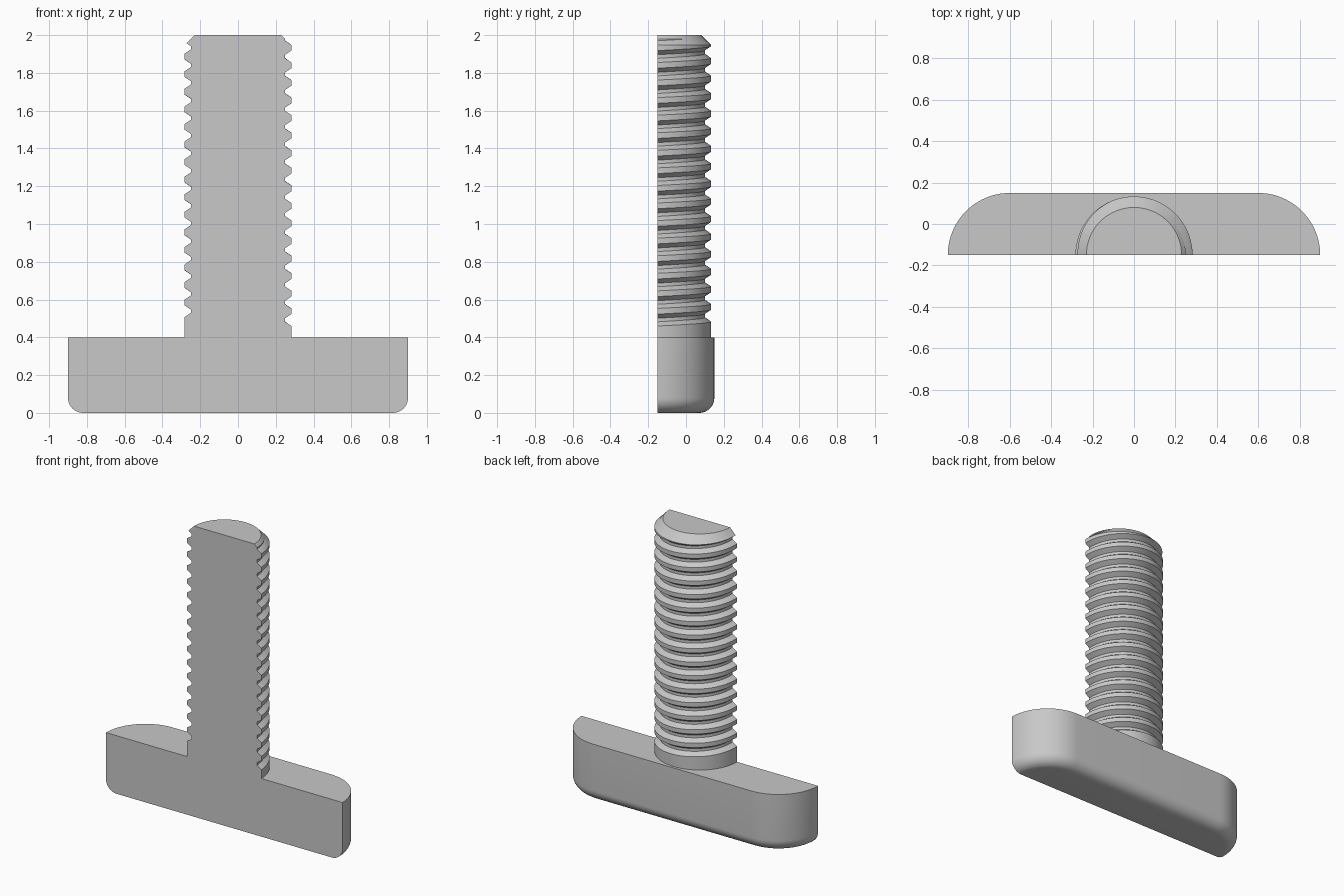
import bpy
import bmesh
import math

if "Cube" in bpy.data.objects:
    bpy.data.objects.remove(bpy.data.objects["Cube"], do_unlink=True)

CUT_Y = -0.15        # flat section plane through the bolt axis
HEAD_TOP = 0.4
TOP = 2.0
CREST, ROOT = 0.283, 0.25
PITCH = 0.093
THREAD_START = 0.46
STEPS = 64

steel = bpy.data.materials.new("grey steel")
steel.use_nodes = True
steel.diffuse_color = (0.58, 0.58, 0.58, 1)
steel.node_tree.nodes["Principled BSDF"].inputs["Base Color"].default_value = (0.58, 0.58, 0.58, 1)


def make_object(name, bm):
    bmesh.ops.recalc_face_normals(bm, faces=bm.faces)
    mesh = bpy.data.meshes.new(name)
    bm.to_mesh(mesh)
    bm.free()
    mesh.materials.append(steel)
    obj = bpy.data.objects.new(name, mesh)
    bpy.context.collection.objects.link(obj)
    return obj


def select(obj):
    bpy.ops.object.select_all(action="DESELECT")
    obj.select_set(True)
    bpy.context.view_layer.objects.active = obj


def loft(bm, rows, closed=False):
    """Skin consecutive rows of points with quads and return their vertices."""
    grid = [[bm.verts.new(p) for p in row] for row in rows]
    pairs = list(zip(grid, grid[1:]))
    if closed:
        pairs.append((grid[-1], grid[0]))
    for a, b in pairs:
        for i in range(len(a) - 1):
            bm.faces.new((a[i], a[i + 1], b[i + 1], b[i]))
    return grid


# Head: half of a round-ended bar with a rounded lower edge
def head_outline(r, z):
    points = []
    for side, start in ((1, 0), (-1, 90)):
        for i in range(25):
            a = math.radians(start + 90 * i / 24)
            points.append((side * 0.6 + r * math.cos(a), CUT_Y + r * math.sin(a), z))
    return points


END_R, FILLET = 0.3, 0.08
rows = []
for i in range(11):
    a = math.radians(9 * i)
    rows.append(head_outline(END_R - FILLET * (1 - math.sin(a)), FILLET * (1 - math.cos(a))))
rows.append(head_outline(END_R, HEAD_TOP))
bm = bmesh.new()
grid = loft(bm, rows)
bm.faces.new(grid[0])
bm.faces.new(grid[-1])
bm.faces.new([r[0] for r in grid] + [r[-1] for r in reversed(grid)])
head = make_object("head", bm)


# Shank: a helical thread profile swept half a turn
def thread_column(angle):
    lift = THREAD_START + PITCH * angle / math.tau
    profile = [(CREST, HEAD_TOP)]
    for turn in range(18):
        z = lift + turn * PITCH
        profile += [(CREST, z), (ROOT, z + 0.022), (ROOT, z + 0.041), (CREST, z + 0.063)]
    profile.append((CREST, TOP + 0.2))
    return [(r * math.cos(angle), CUT_Y + r * math.sin(angle), z) for r, z in profile]


bm = bmesh.new()
grid = loft(bm, [thread_column(math.pi * i / STEPS) for i in range(STEPS + 1)])
bm.faces.new([c[0] for c in grid])
bm.faces.new([c[-1] for c in grid])
bm.faces.new(grid[0] + grid[-1][::-1])
shank = make_object("threaded_shank", bm)

# Envelope that trims the shank to length and chamfers its tip
bm = bmesh.new()
envelope = [(0.4, 0.3), (0.4, TOP - 0.17), (0.23, TOP)]
columns = []
for i in range(2 * STEPS):
    a = math.pi * i / STEPS
    columns.append([(r * math.cos(a), CUT_Y + r * math.sin(a), z) for r, z in envelope])
grid = loft(bm, columns, closed=True)
bm.faces.new([c[0] for c in grid])
bm.faces.new([c[-1] for c in grid])
cutter = make_object("tip_cutter", bm)
cutter.hide_render = True

trim = shank.modifiers.new("trim", "BOOLEAN")
trim.operation = "INTERSECT"
trim.solver = "EXACT"
trim.object = cutter
select(shank)
bpy.ops.object.modifier_apply(modifier="trim")
bpy.data.objects.remove(cutter, do_unlink=True)

# Smooth curved surfaces, crisp thread and section edges
for obj in (head, shank):
    select(obj)
    bpy.ops.object.shade_smooth_by_angle(angle=math.radians(25))
